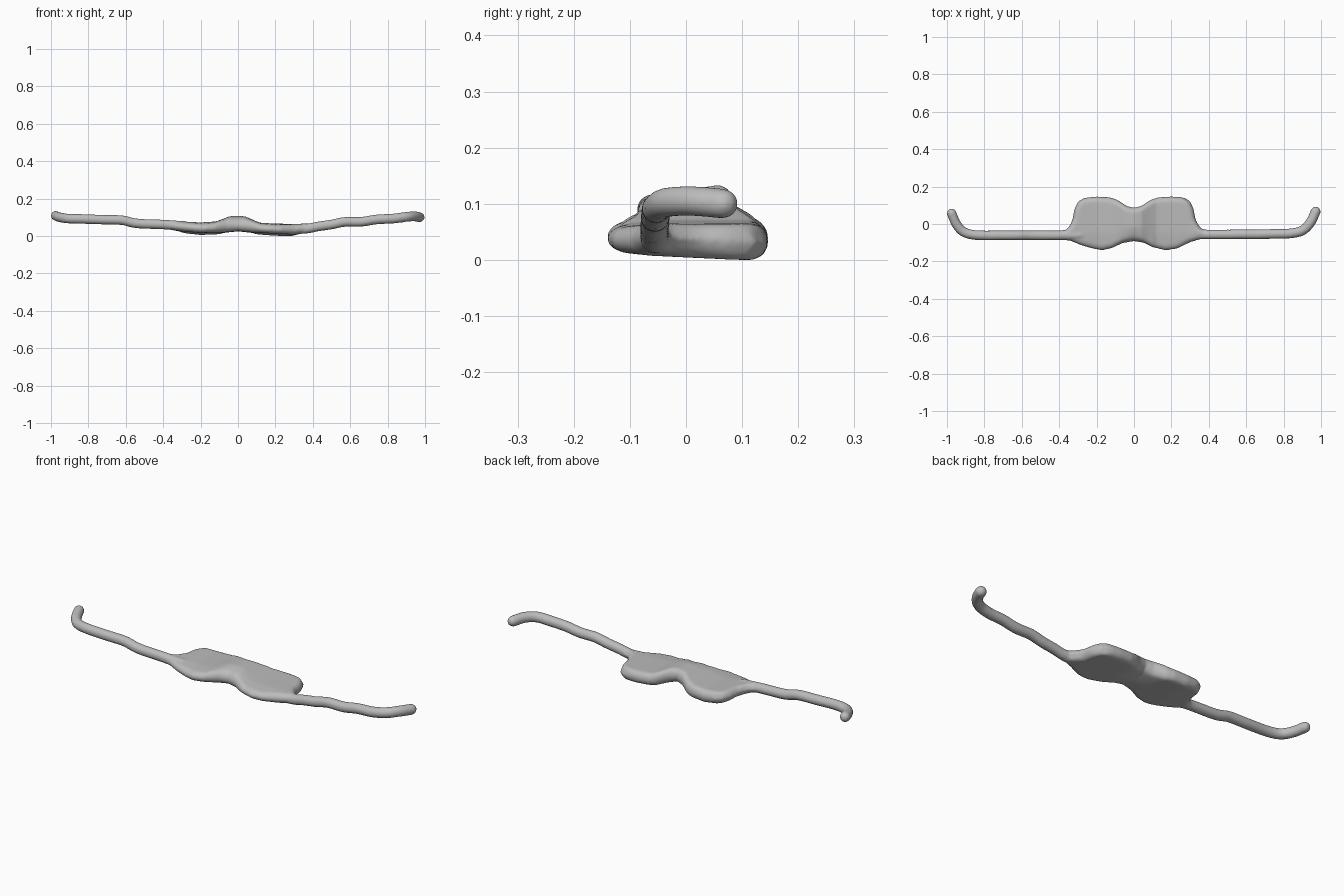
import bpy, bmesh, math
from mathutils import Vector

if "Cube" in bpy.data.objects:
    bpy.data.objects.remove(bpy.data.objects["Cube"])

grey = bpy.data.materials.new("plain_grey")
grey.diffuse_color = (0.5, 0.5, 0.5, 1)
grey.use_nodes = True
grey.node_tree.nodes["Principled BSDF"].inputs["Base Color"].default_value = grey.diffuse_color


def lerp(table, x):
    """Smooth interpolation through (position, value) pairs."""
    if x <= table[0][0]:
        return table[0][1]
    for (a, va), (b, vb) in zip(table, table[1:]):
        if x <= b:
            return va + (vb - va) * (x - a) / (b - a)
    return table[-1][1]


def loft(bm, rings):
    """Skin closed rings and cap both ends."""
    loops = [[bm.verts.new(p) for p in ring] for ring in rings]
    n = len(loops[0])
    for a, b in zip(loops, loops[1:]):
        for i in range(n):
            j = (i + 1) % n
            bm.faces.new((a[i], a[j], b[j], b[i]))
    bm.faces.new(loops[0][::-1])
    bm.faces.new(loops[-1])


# Plate outline, heights and side edge
BACK = [(-.40, -.035), (-.36, -.025), (-.34, .0), (-.33, .03), (-.32, .08), (-.30, .12),
        (-.27, .14), (-.2, .147), (-.13, .143), (-.09, .13), (-.04, .097), (0, .087),
        (.04, .097), (.09, .13), (.13, .143), (.2, .147), (.27, .143), (.30, .125),
        (.32, .08), (.33, .03), (.345, .0), (.37, -.025), (.40, -.033)]
FRONT = [(-.40, -.085), (-.34, -.09), (-.28, -.115), (-.22, -.132), (-.17, -.141),
         (-.12, -.13), (-.06, -.102), (0, -.092), (.05, -.1), (.1, -.125),
         (.17, -.141), (.23, -.132), (.3, -.098), (.36, -.08), (.40, -.078)]
TOP = [(-.40, .083), (-.3, .076), (-.2, .071), (-.12, .076), (-.08, .09), (-.045, .104),
       (0, .107), (.04, .103), (.08, .085), (.12, .069), (.2, .065), (.3, .063), (.40, .067)]
BOTTOM = [(-.40, .035), (-.3, .02), (-.2, .01), (-.08, .014), (0, .022),
          (.08, .014), (.2, .006), (.3, .003), (.40, .018)]
SIDE = [(-.06, .45), (-.03, .36), (.02, .328), (.08, .320), (.12, .302), (.147, .25)]


def plate_point(x, u, s):
    """u runs front to back across the plate, s from underside to top."""
    y0, y1 = lerp(FRONT, x), lerp(BACK, x)
    y = (y0 + y1) / 2 + u * (y1 - y0) / 2
    top, bot = lerp(TOP, x), lerp(BOTTOM, x) - 0.05 * y
    bump = max(0, 1 - abs(x) / .1)
    top -= 0.1 * max(0, -y - .05) + 0.25 * bump * max(0, -y - .02)
    bot += 0.2 * bump * max(0, y + .02)
    d = max(0, lerp(SIDE, y) - abs(x)) / .03
    k = 1 if d >= 1 else max(.1, math.sqrt(1 - (1 - d) ** 2))
    return Vector((x, y, (top + bot) / 2 + s * k * (top - bot) / 2))


def plate_ring(x):
    hw = (lerp(BACK, x) - lerp(FRONT, x)) / 2
    r = min(1, .03 / hw)
    pts = []
    for side in (1, -1):
        for i in range(-5, 6):
            a = math.pi / 2 * i / 5
            pts.append((side * (1 - r + r * math.cos(a)), side * math.sin(a)))
        for i in range(1, 10):
            pts.append((side * (1 - r) * (1 - i / 5), side))
    return [plate_point(x, u, s) for u, s in pts]


def spline(pts, steps=8):
    """Catmull-Rom samples through the points."""
    p = [pts[0] * 2 - pts[1]] + pts + [pts[-1] * 2 - pts[-2]]
    out = []
    for a, b, c, d in zip(p, p[1:], p[2:], p[3:]):
        for i in range(steps):
            t = i / steps
            out.append(.5 * (2 * b + (c - a) * t + (2 * a - 5 * b + 4 * c - d) * t * t
                             + (3 * b - a - 3 * c + d) * t ** 3))
    return out + [pts[-1]]


def arm_rings(points, r0, r1):
    """Round tube with a rounded tip."""
    path = spline([Vector(p) for p in points])
    n = len(path)
    rings = []

    def ring(c, t, r):
        side = t.cross(Vector((0, 0, 1))).normalized()
        up = side.cross(t)
        rings.append([c + (side * math.cos(a) + up * math.sin(a)) * r
                      for a in (math.tau * k / 20 for k in range(20))])
    for i, c in enumerate(path):
        t = (path[min(i + 1, n - 1)] - path[max(i - 1, 0)]).normalized()
        ring(c, t, r0 + (r1 - r0) * (i / (n - 1)) ** 2)
    for k in range(1, 6):
        a = math.pi / 2 * k / 5.3
        ring(path[-1] + t * r1 * math.sin(a), t, r1 * math.cos(a))
    return rings


LEFT = [(-.28, -.06, .052), (-.4, -.061, .06), (-.54, -.061, .066), (-.62, -.061, .083),
        (-.72, -.061, .086), (-.84, -.06, .090), (-.91, -.043, .092), (-.95, .0, .098),
        (-.975, .057, .107)]
RIGHT = [(.26, -.055, .035), (.36, -.056, .037), (.43, -.056, .05), (.5, -.056, .06),
         (.57, -.055, .074), (.66, -.055, .075), (.74, -.053, .087), (.83, -.051, .092),
         (.9, -.035, .101), (.943, .008, .104), (.971, .066, .099)]

# Plate and both arms, blended into one smooth skin
bm = bmesh.new()
loft(bm, [plate_ring(-.40 + .8 * i / 160) for i in range(161)])
loft(bm, arm_rings(LEFT, .026, .026))
loft(bm, arm_rings(RIGHT, .026, .027))
bmesh.ops.recalc_face_normals(bm, faces=bm.faces)
mesh = bpy.data.meshes.new("two_lobed_plate_with_arms")
bm.to_mesh(mesh)
bm.free()
mesh.materials.append(grey)
obj = bpy.data.objects.new("two_lobed_plate_with_arms", mesh)
bpy.context.collection.objects.link(obj)
bpy.context.view_layer.objects.active = obj
obj.select_set(True)

remesh = obj.modifiers.new("blend", 'REMESH')
remesh.mode = 'VOXEL'
remesh.voxel_size = 0.006
smooth = obj.modifiers.new("soften", 'SMOOTH')
smooth.factor = 0.5
smooth.iterations = 8
for name in ("blend", "soften"):
    bpy.ops.object.modifier_apply(modifier=name)
bpy.ops.object.shade_smooth()

# Stand on the ground
low = min(v.co.z for v in obj.data.vertices)
for v in obj.data.vertices:
    v.co.z -= low
